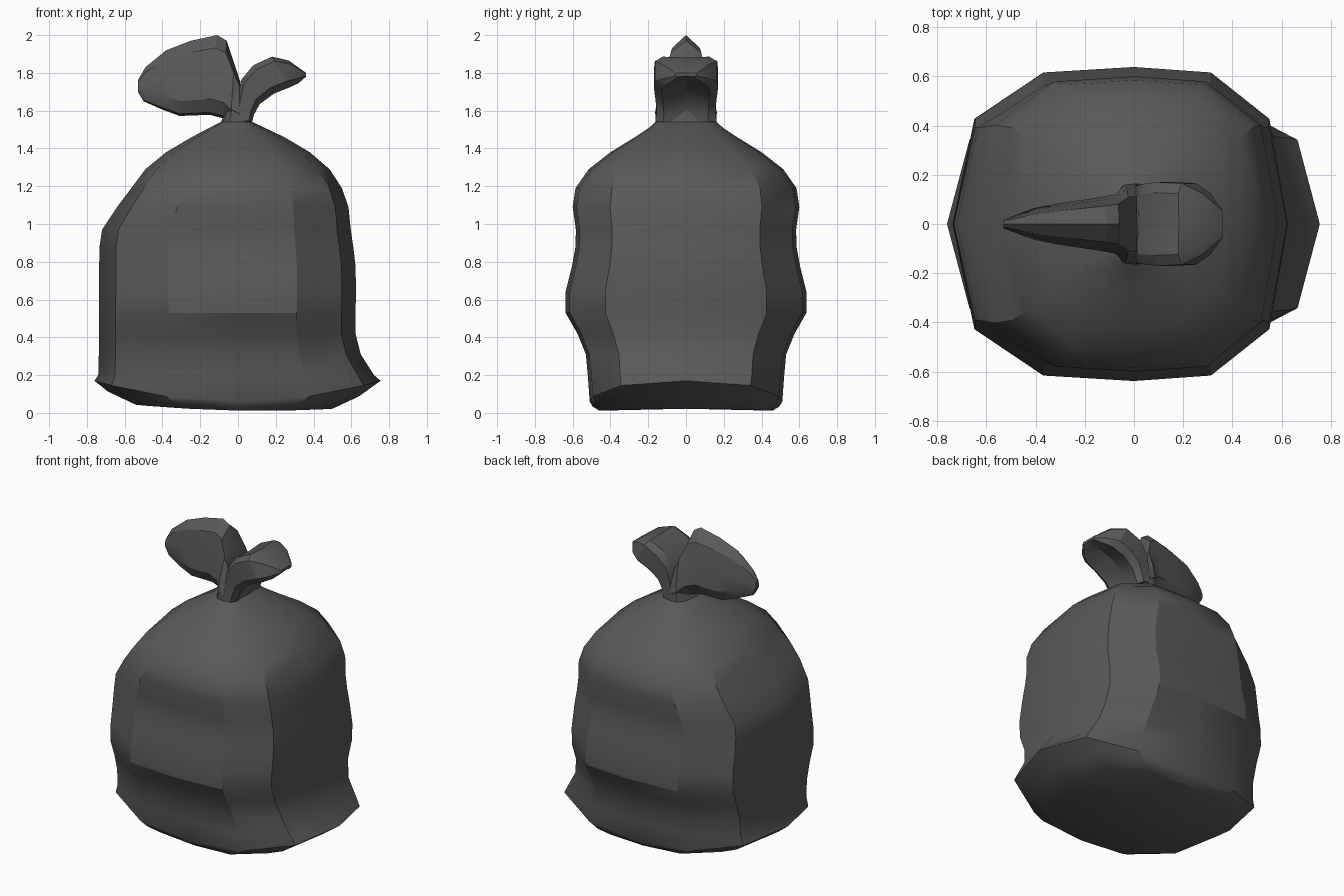
import bpy, bmesh

mat = bpy.data.materials.new("dark_plastic")
mat.diffuse_color = (0.1, 0.1, 0.1, 1)


def loft(name, rings, angle=0.5):
    """Skin equal-sized closed rings and cap both ends."""
    bm = bmesh.new()
    loops = [[bm.verts.new(p) for p in r] for r in rings]
    n = len(loops[0])
    for a, b in zip(loops, loops[1:]):
        for i in range(n):
            j = (i + 1) % n
            bm.faces.new((a[i], a[j], b[j], b[i]))
    bm.faces.new(loops[0][::-1])
    bm.faces.new(loops[-1])
    bmesh.ops.recalc_face_normals(bm, faces=bm.faces[:])
    me = bpy.data.meshes.new(name)
    bm.to_mesh(me)
    bm.free()
    ob = bpy.data.objects.new(name, me)
    bpy.context.collection.objects.link(ob)
    me.materials.append(mat)
    bpy.ops.object.select_all(action='DESELECT')
    ob.select_set(True)
    bpy.context.view_layer.objects.active = ob
    bpy.ops.object.shade_smooth_by_angle(angle=angle)
    return ob


# Bag body: (z, left x, right x, half depth, lift of the side corners)
half = [(1, 0), (.88, .67), (.5, .965), (0, 1), (-.5, .965), (-.88, .67)]
section = half + [(-x, -y) for x, y in half]
levels = [(.012, -.54, .50, .46, .02), (.035, -.69, .64, .495, .065),
          (.06, -.76, .755, .51, .11), (.20, -.74, .72, .52, 0),
          (.31, -.737, .65, .53, 0), (.42, -.737, .622, .575, 0),
          (.53, -.737, .622, .638, 0), (.64, -.735, .625, .638, 0),
          (.78, -.735, .622, .603, 0), (.88, -.733, .61, .585, 0),
          (.97, -.72, .597, .583, 0), (1.09, -.64, .585, .60, 0),
          (1.19, -.565, .55, .585, 0), (1.29, -.49, .485, .515, 0),
          (1.38, -.38, .38, .40, 0), (1.46, -.245, .245, .27, 0),
          (1.51, -.15, .14, .195, 0), (1.54, -.09, .075, .162, 0),
          (1.60, -.065, .07, .162, 0)]
body = []
for z, xl, xr, d, lift in levels:
    ring = []
    for u, v in section:
        x = u * (xr if u > 0 else -xl)
        tilt = -.02 * x if z < .04 else 0
        ring.append((x, v * d, z + lift * u * u + tilt))
    body.append(ring)
loft("bag_body", body)


def ear(name, stations, profile):
    """Stations: top x,z, bottom x,z, half width. Profile: (width, height)."""
    full = profile + [(-w, h) for w, h in profile[-2:0:-1]]
    loft(name, [[(xb + (xt - xb) * h, w * hw, zb + (zt - zb) * h)
                 for w, h in full] for xt, zt, xb, zb, hw in stations])


# Tall narrow ear with a ridge on top
ear("left_ear",
    [(.01, 1.76, .01, 1.54, .165), (-.02, 1.85, -.04, 1.545, .16),
     (-.06, 1.97, -.08, 1.56, .12), (-.11, 2.0, -.15, 1.578, .108),
     (-.25, 1.97, -.31, 1.572, .085), (-.38, 1.92, -.41, 1.61, .065),
     (-.49, 1.83, -.50, 1.65, .03), (-.53, 1.76, -.53, 1.70, .018)],
    [(0, 1), (.68, .84), (.9, .5), (1, .2), (.6, .03), (0, 0)])

# Broad drooping ear, hollow underneath
ear("right_ear",
    [(-.02, 1.56, .075, 1.54, .162), (0, 1.67, .085, 1.58, .155),
     (.015, 1.76, .115, 1.635, .162), (.08, 1.84, .19, 1.69, .17),
     (.18, 1.886, .27, 1.722, .165), (.27, 1.865, .32, 1.745, .125),
     (.36, 1.80, .36, 1.78, .055)],
    [(0, .97), (.75, 1), (1, .85), (1, .2), (.75, 0), (0, .2)])
